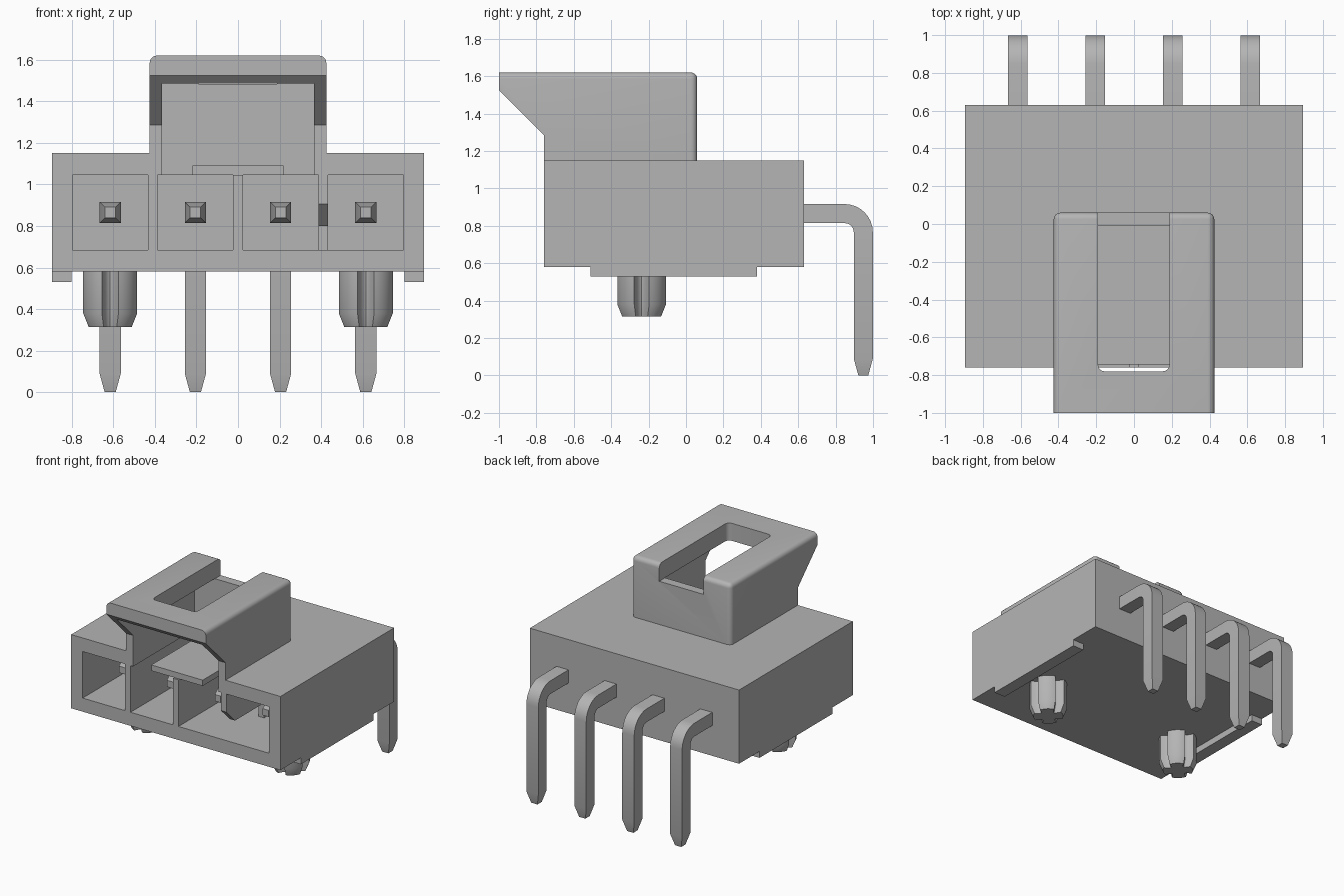
import bpy, bmesh, math
from mathutils import Vector

cube = bpy.data.objects.get("Cube")
if cube:
    bpy.data.objects.remove(cube, do_unlink=True)

grey = bpy.data.materials.new("plain grey")
grey.use_nodes = True
GREY = (0.46, 0.46, 0.46, 1)
grey.diffuse_color = GREY
grey.node_tree.nodes["Principled BSDF"].inputs["Base Color"].default_value = GREY


def finish(name, bm):
    bmesh.ops.recalc_face_normals(bm, faces=bm.faces)
    me = bpy.data.meshes.new(name)
    bm.to_mesh(me)
    bm.free()
    me.materials.append(grey)
    ob = bpy.data.objects.new(name, me)
    bpy.context.collection.objects.link(ob)
    return ob


def loft(name, rings):
    """Skin closed rings of points and cap both ends."""
    bm = bmesh.new()
    vs = [[bm.verts.new(p) for p in r] for r in rings]
    n = len(rings[0])
    for a, b in zip(vs, vs[1:]):
        for i in range(n):
            j = (i + 1) % n
            bm.faces.new((a[i], a[j], b[j], b[i]))
    bm.faces.new(vs[0])
    bm.faces.new(vs[-1])
    return finish(name, bm)


def box(name, x0, x1, y0, y1, z0, z1):
    return loft(name, [[(x0, y0, z), (x1, y0, z), (x1, y1, z), (x0, y1, z)]
                       for z in (z0, z1)])


def side_profile(name, x0, x1, yz):
    return loft(name, [[(x, y, z) for y, z in yz] for x in (x0, x1)])


def bevel_edges(ob, test, width):
    """Round the edges whose two ends pass the test."""
    bm = bmesh.new()
    bm.from_mesh(ob.data)
    edges = [e for e in bm.edges if test(e.verts[0].co, e.verts[1].co)]
    bmesh.ops.bevel(bm, geom=edges, offset=width, segments=5, profile=0.5,
                    affect='EDGES')
    bm.to_mesh(ob.data)
    bm.free()


def boolean(target, tool, operation):
    tool.hide_render = True
    mod = target.modifiers.new("combine", 'BOOLEAN')
    mod.operation = operation
    mod.solver = 'EXACT'
    mod.object = tool
    bpy.context.view_layer.update()
    dg = bpy.context.evaluated_depsgraph_get()
    me = bpy.data.meshes.new_from_object(target.evaluated_get(dg))
    target.modifiers.clear()
    target.data = me
    bpy.data.objects.remove(tool, do_unlink=True)


def smooth(ob):
    bpy.ops.object.select_all(action='DESELECT')
    ob.select_set(True)
    bpy.context.view_layer.objects.active = ob
    bpy.ops.object.shade_smooth_by_angle(angle=math.radians(32))


PINS = [(i - 1.5) * 0.41 for i in range(4)]

# Housing block with four front sockets
housing = box("housing", -0.895, 0.895, -0.76, 0.63, 0.58, 1.15)

# Latch hood: slanted lip, rounded top and back edges
hood = side_profile("hood", -0.425, 0.425,
                    [(-0.76, 1.1), (0.06, 1.1), (0.06, 1.62),
                     (-1.0, 1.62), (-1.0, 1.525), (-0.76, 1.285)])


def hood_edge(a, b):
    top = a.z > 1.6 and b.z > 1.6 and not (a.y < -0.9 and b.y < -0.9)
    back = a.y > 0 and b.y > 0 and abs(a.z - b.z) > 0.1
    return top or back


bevel_edges(hood, hood_edge, 0.035)
boolean(housing, hood, 'UNION')

for x in PINS:
    boolean(housing, box("socket", x - 0.182, x + 0.182, -0.9, 0.25, 0.685, 1.045),
            'DIFFERENCE')

# Tunnel beneath the hood, opening into the middle sockets
boolean(housing, box("tunnel", -0.365, 0.365, -1.1, -0.01, 1.045, 1.485), 'DIFFERENCE')

# Window in the hood roof, with a notch through its back edge
window = box("window", -0.19, 0.187, -0.78, 0.2, 1.484, 1.8)
bevel_edges(window, lambda a, b: a.y < -0.7 and b.y < -0.7 and abs(a.z - b.z) > 0.1, 0.035)
boolean(housing, window, 'DIFFERENCE')

# Relief below the hooked divider
relief = side_profile("relief", 0.37, 0.45,
                      [(-0.9, 0.685), (-0.3, 0.685), (-0.3, 0.8),
                       (-0.655, 0.8), (-0.76, 0.905), (-0.9, 0.905)])
boolean(housing, relief, 'DIFFERENCE')
smooth(housing)

# Key tab on the centre divider
box("key_tab", -0.22, 0.22, -0.745, -0.01, 1.045, 1.09)

# Standoff rails and grooved locating pegs on both sides
for side, s in (("left", 1), ("right", -1)):
    x0, x1 = sorted((s * 0.80, s * 0.895))
    box(side + "_standoff", x0, x1, -0.51, 0.38, 0.53, 0.58)

    outline = []
    for k in range(4):
        for deg in (0, 7, 13, 17, 25, 35, 45, 55, 65, 73, 77, 83):
            d = min(deg, 90 - deg)
            r = {0: 0.082, 7: 0.087, 13: 0.105}.get(d, 0.136)
            t = math.radians(deg + 90 * k)
            outline.append((r * math.cos(t), r * math.sin(t)))
    rings = [[(s * 0.615 + f * px, -0.237 + f * py, z) for px, py in outline]
             for z, f in ((0.59, 1), (0.38, 1), (0.315, 0.8))]
    smooth(loft(side + "_peg", rings))

# Bent square pins, tapered at both ends
path = [(-0.54, 0.865, 0, 0.5), (-0.45, 0.865, 0, 1)]
for k in range(9):
    t = math.radians(90 * k / 8)
    path.append((0.848 + 0.1 * math.sin(t), 0.765 + 0.1 * math.cos(t), t, 1))
path += [(0.948, 0.09, math.pi / 2, 1), (0.948, 0.0, math.pi / 2, 0.52)]
for i, x in enumerate(PINS):
    rings = []
    for y, z, t, f in path:
        up = Vector((0, math.sin(t), math.cos(t))) * 0.051 * f
        across = Vector((0.051 * f, 0, 0))
        c = Vector((x, y, z))
        rings.append([c + across + up, c - across + up, c - across - up, c + across - up])
    smooth(loft(f"pin_{i + 1}", rings))
